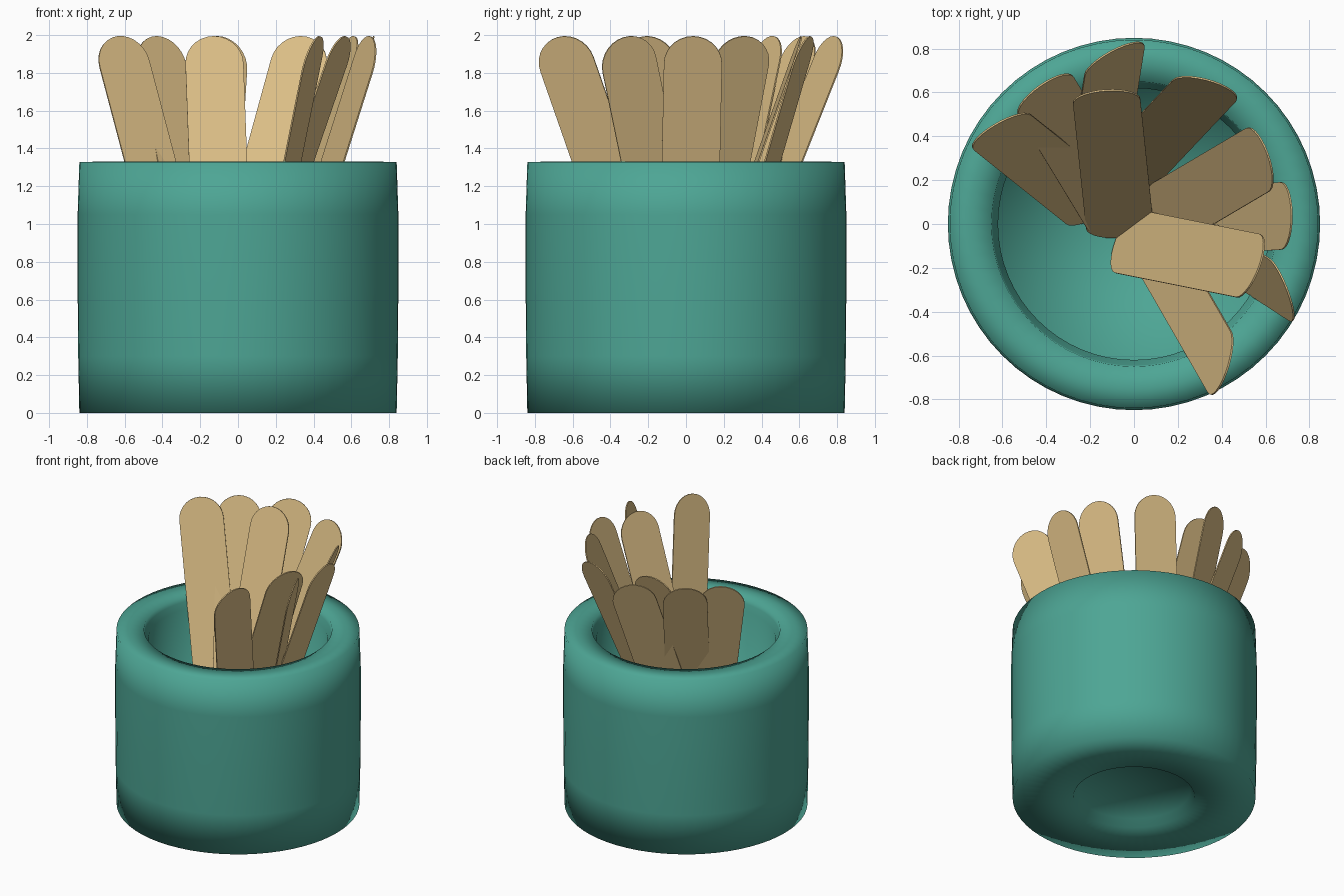
import bpy
import bmesh
import math
from mathutils import Vector

cube = bpy.data.objects.get("Cube")
if cube:
    bpy.data.objects.remove(cube, do_unlink=True)


def make_material(name, color):
    mat = bpy.data.materials.new(name)
    mat.use_nodes = True
    mat.diffuse_color = color
    bsdf = mat.node_tree.nodes["Principled BSDF"]
    bsdf.inputs["Base Color"].default_value = color
    bsdf.inputs["Roughness"].default_value = 0.7
    return mat


teal = make_material("teal glaze", (0.075, 0.38, 0.30, 1))
wood = make_material("pale wood", (0.72, 0.52, 0.24, 1))


def add_object(name, bm, mat):
    mesh = bpy.data.meshes.new(name)
    bmesh.ops.recalc_face_normals(bm, faces=bm.faces)
    bm.to_mesh(mesh)
    bm.free()
    mesh.materials.append(mat)
    obj = bpy.data.objects.new(name, mesh)
    bpy.context.collection.objects.link(obj)
    return obj


def lathe(name, profile, mat, segments=64):
    bm = bmesh.new()
    verts = [bm.verts.new((r, 0, z)) for r, z in profile]
    edges = [bm.edges.new(pair) for pair in zip(verts, verts[1:])]
    bmesh.ops.spin(bm, geom=verts + edges, cent=(0, 0, 0), axis=(0, 0, 1),
                   angle=math.tau, steps=segments)
    bmesh.ops.remove_doubles(bm, verts=bm.verts, dist=0.0005)
    obj = add_object(name, bm, mat)
    obj.data.shade_smooth()
    return obj


# Thick-walled pot with a recessed foot and a softly shaded rim
lathe("pot", [
    (0, 0.06), (0.39, 0.055), (0.42, 0), (0.84, 0),
    (0.846, 0.3), (0.849, 0.65), (0.849, 1.05), (0.84, 1.328),
    (0.75, 1.33), (0.65, 1.325), (0.645, 1.29), (0.62, 1.25),
    (0.62, 0.16), (0, 0.08)], teal)


# Flat stick with rounded ends: tip and foot positions, and the blade direction
def stick(name, tip, foot, blade, width=0.308, thickness=0.008, cap_steps=14):
    top, bottom = Vector((*tip, 1.99)), Vector((*foot, 0.1))
    along = (top - bottom).normalized()
    across = Vector((*blade, 0))
    across = (across - along * across.dot(along)).normalized()
    normal = along.cross(across)
    r = width / 2
    bm = bmesh.new()
    outline = []
    for center, start in ((top - along * r, 0), (bottom + along * r, math.pi)):
        for i in range(cap_steps + 1):
            a = start + math.pi * i / cap_steps
            p = center + across * (r * math.cos(a)) + along * (r * math.sin(a))
            outline.append(bm.verts.new(p - normal * thickness / 2))
    face = bm.faces.new(outline)
    side = bmesh.ops.extrude_face_region(bm, geom=[face])
    moved = [g for g in side["geom"] if isinstance(g, bmesh.types.BMVert)]
    bmesh.ops.translate(bm, verts=moved, vec=normal * thickness)
    # Bring every tip to the same height
    lift = 1.995 - max(v.co.z for v in bm.verts)
    bmesh.ops.translate(bm, verts=bm.verts, vec=(0, 0, lift))
    add_object(name, bm, wood)


sticks = [
    ((-0.64, 0.45), (-0.14, 0.05), (0.25, 0.14)),
    ((-0.43, 0.63), (-0.06, 0.02), (0.25, 0.18)),
    ((-0.13, 0.61), (-0.06, -0.06), (0.32, 0.02)),
    ((-0.08, 0.80), (-0.20, 0.05), (0.25, 0.14)),
    ((0.36, 0.65), (-0.16, 0.10), (0.30, -0.08)),
    ((0.61, 0.32), (0.00, -0.04), (-0.10, 0.30)),
    ((0.72, 0.04), (0.07, 0.00), (0.00, 0.32)),
    ((0.71, -0.33), (0.11, 0.06), (-0.12, 0.30)),
    ((0.57, -0.20), (-0.08, -0.07), (0.11, 0.28)),
    ((0.42, -0.68), (0.04, -0.02), (0.08, 0.28)),
]
for number, (tip, foot, blade) in enumerate(sticks, 1):
    stick(f"wooden_stick_{number}", tip, foot, blade)
